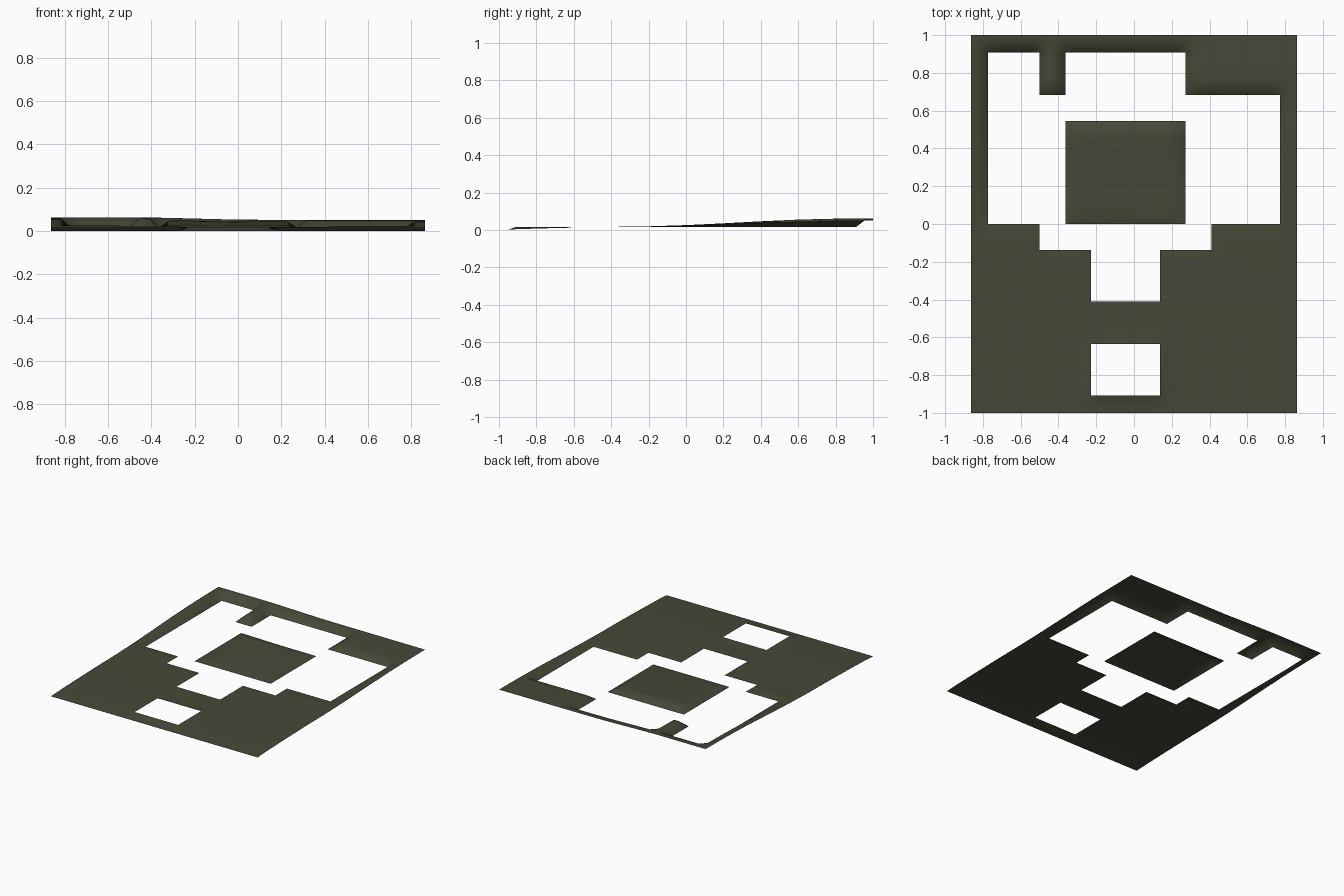
import bpy, bmesh

if "Cube" in bpy.data.objects:
    bpy.data.objects.remove(bpy.data.objects["Cube"])

CELL = 1 / 22          # terrain grid spacing
HALF_X, HALF_Y = 19, 22
FLOOR = 0.0165         # height of every opening's rim

# openings and the solid islands left inside them, in cells: x0, x1, y0, y1
OPENINGS = [(-17, 17, 0, 20), (-11, 9, -3, 0), (-5, 3, -9, -3), (-5, 3, -20, -14)]
ISLANDS = [(-8, 6, 0, 12), (-11, -8, 15, 20), (6, 17, 15, 20)]

# ridge profile from front to back: y, z
PROFILE = [(-1, 0), (-0.9, 0.005), (-0.7, 0.011), (-0.45, 0.0165), (-0.2, 0.02),
           (0, 0.0265), (0.2, 0.036), (0.4, 0.047), (0.6, 0.056), (0.8, 0.061), (1, 0.063)]


def inside(i, j, boxes):
    return any(a <= i < b and c <= j < d for a, b, c, d in boxes)


def solid(i, j):
    return inside(i, j, ISLANDS) or not inside(i, j, OPENINGS)


def terrain(x, y):
    # higher on the left, lower on the right
    z = PROFILE[-1][1]
    for (y0, z0), (y1, z1) in zip(PROFILE, PROFILE[1:]):
        if y <= y1:
            z = z0 + (z1 - z0) * (y - y0) / (y1 - y0)
            break
    t = min(max((x + 0.5) / 0.6, 0), 1)
    drop = 0.18 * t * t * (3 - 2 * t) + 0.04 * max(x - 0.1, 0)
    if z > FLOOR:
        z = FLOOR + (z - FLOOR) * (1 - drop * 1.3)
    return z


def height(i, j):
    # rims of the openings sit on the floor level
    if abs(i) < HALF_X and abs(j) < HALF_Y:
        if not all(solid(i + a, j + b) for a in (-1, 0) for b in (-1, 0)):
            return FLOOR
    return terrain(i * CELL, j * CELL)


# terrain sheet with rectangular openings
bm = bmesh.new()
verts = {}


def vert(i, j):
    if (i, j) not in verts:
        verts[i, j] = bm.verts.new((i * CELL, j * CELL, height(i, j)))
    return verts[i, j]


for i in range(-HALF_X, HALF_X):
    for j in range(-HALF_Y, HALF_Y):
        if solid(i, j):
            f = bm.faces.new([vert(i, j), vert(i + 1, j), vert(i + 1, j + 1), vert(i, j + 1)])
            f.smooth = True

mesh = bpy.data.meshes.new("terrain_sheet")
bm.to_mesh(mesh)
bm.free()

mat = bpy.data.materials.new("dark olive")
mat.diffuse_color = (0.06, 0.065, 0.038, 1)
mat.use_nodes = True
mat.node_tree.nodes["Principled BSDF"].inputs["Base Color"].default_value = mat.diffuse_color
mesh.materials.append(mat)
bpy.context.collection.objects.link(bpy.data.objects.new("terrain_sheet", mesh))
